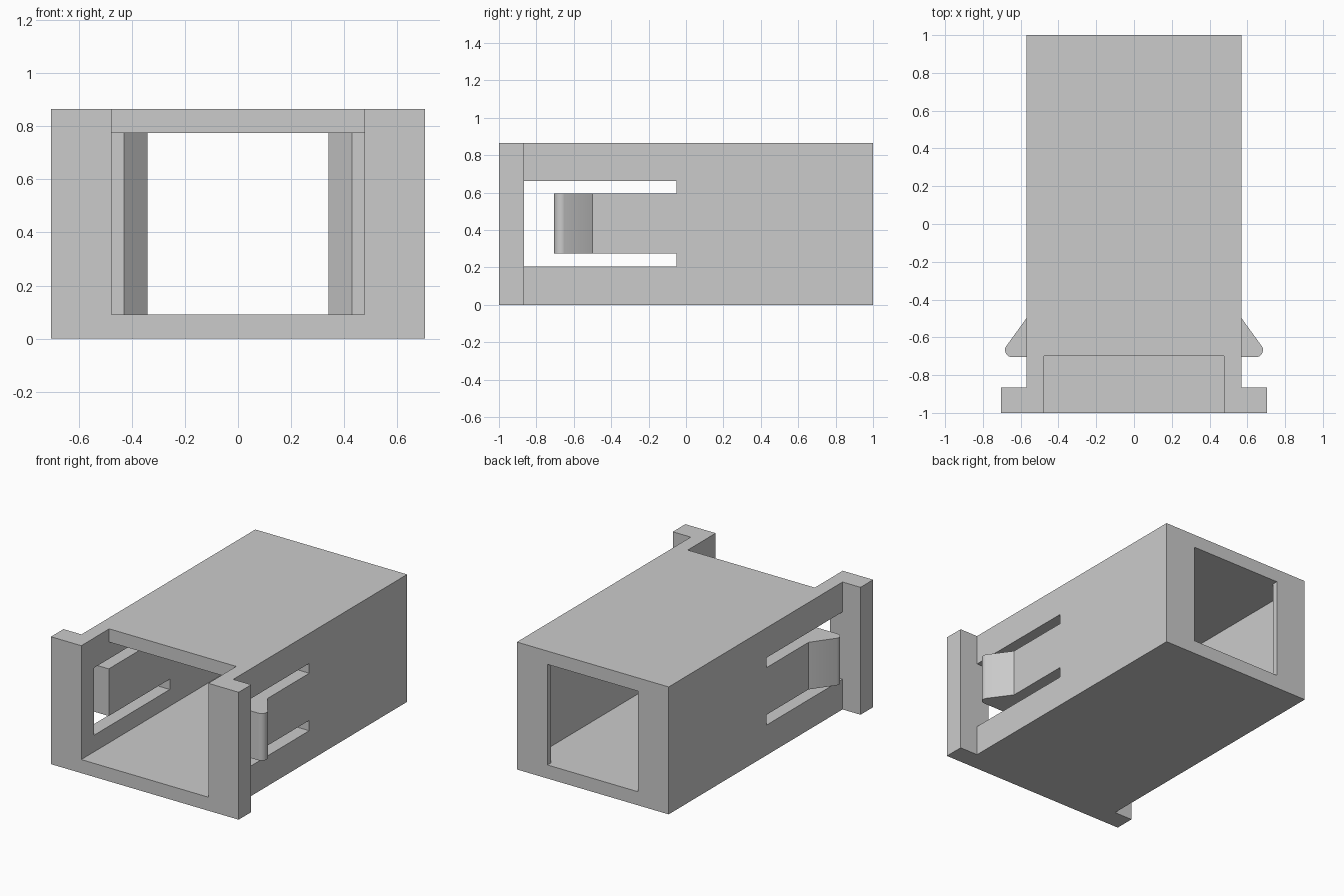
import bpy
import bmesh
import math
from mathutils import Vector

cube = bpy.data.objects.get("Cube")
if cube:
    bpy.data.objects.remove(cube, do_unlink=True)

grey = bpy.data.materials.new("grey plastic")
grey.use_nodes = True
colour = (0.6, 0.6, 0.6, 1)
grey.diffuse_color = colour
grey.node_tree.nodes["Principled BSDF"].inputs["Base Color"].default_value = colour

HEIGHT = 0.865
WALL = 0.57        # outer half width
INNER = 0.477      # cavity half width
FLANGE_BACK = -0.865
ARM_TIP = -0.705


def prism(name, points, low, high, axis="z"):
    """Extrude a plan (x, y) along z, or a side outline (y, z) along x."""
    bm = bmesh.new()
    place = (lambda a, b: (a, b, low)) if axis == "z" else (lambda a, b: (low, a, b))
    face = bm.faces.new([bm.verts.new(place(a, b)) for a, b in points])
    result = bmesh.ops.extrude_face_region(bm, geom=[face])
    verts = [v for v in result["geom"] if isinstance(v, bmesh.types.BMVert)]
    shift = Vector((0, 0, high - low) if axis == "z" else (high - low, 0, 0))
    bmesh.ops.translate(bm, verts=verts, vec=shift)
    bmesh.ops.recalc_face_normals(bm, faces=bm.faces)
    mesh = bpy.data.meshes.new(name)
    bm.to_mesh(mesh)
    bm.free()
    mesh.materials.append(grey)
    obj = bpy.data.objects.new(name, mesh)
    bpy.context.collection.objects.link(obj)
    return obj


def mirrored(half):
    """Close a right-hand half outline with its mirror image."""
    return half + [(-x, y) for x, y in reversed(half)]


def cut(target, cutter):
    mod = target.modifiers.new("cut", "BOOLEAN")
    mod.operation = "DIFFERENCE"
    mod.solver = "EXACT"
    mod.object = cutter
    bpy.context.view_layer.objects.active = target
    bpy.ops.object.modifier_apply(modifier=mod.name)
    bpy.data.objects.remove(cutter, do_unlink=True)


# Housing with side flanges at the front
housing = prism("housing", mirrored([(0.705, -1), (0.705, FLANGE_BACK),
                                     (WALL, FLANGE_BACK), (WALL, 1)]), 0, HEIGHT)

# Through cavity, narrowing at a chamfered lip near the back
cut(housing, prism("cavity_cutter", mirrored([
    (INNER, -1.1), (INNER, 0.87), (0.43, 0.87), (0.34, 0.96), (0.34, 1.1)]),
    0.092, 0.775))

# Notch in the front of the top wall
cut(housing, prism("notch_cutter", mirrored([(INNER, -1.1), (INNER, -0.7)]), 0.5, 1))

# U-shaped slot that frees a spring arm in each side wall
cut(housing, prism("slot_cutter", [
    (FLANGE_BACK, 0.205), (-0.05, 0.205), (-0.05, 0.275), (ARM_TIP, 0.275),
    (ARM_TIP, 0.595), (-0.05, 0.595), (-0.05, 0.662), (FLANGE_BACK, 0.662)],
    -0.8, 0.8, "x"))

# Wedge catches with a rounded nose on the spring arms
nose = [(0.645 + 0.038 * math.cos(a), -0.667 + 0.038 * math.sin(a))
        for a in (math.radians(25 - 115 * i / 8) for i in range(9))]
wedge = [(WALL, -0.5)] + nose + [(WALL, ARM_TIP)]
for side, name in ((1, "left_catch"), (-1, "right_catch")):
    catch = prism(name, [(side * x, y) for x, y in wedge], 0.275, 0.595)
    bpy.ops.object.select_all(action="DESELECT")
    catch.select_set(True)
    bpy.context.view_layer.objects.active = catch
    bpy.ops.object.shade_smooth_by_angle(angle=math.radians(20))
